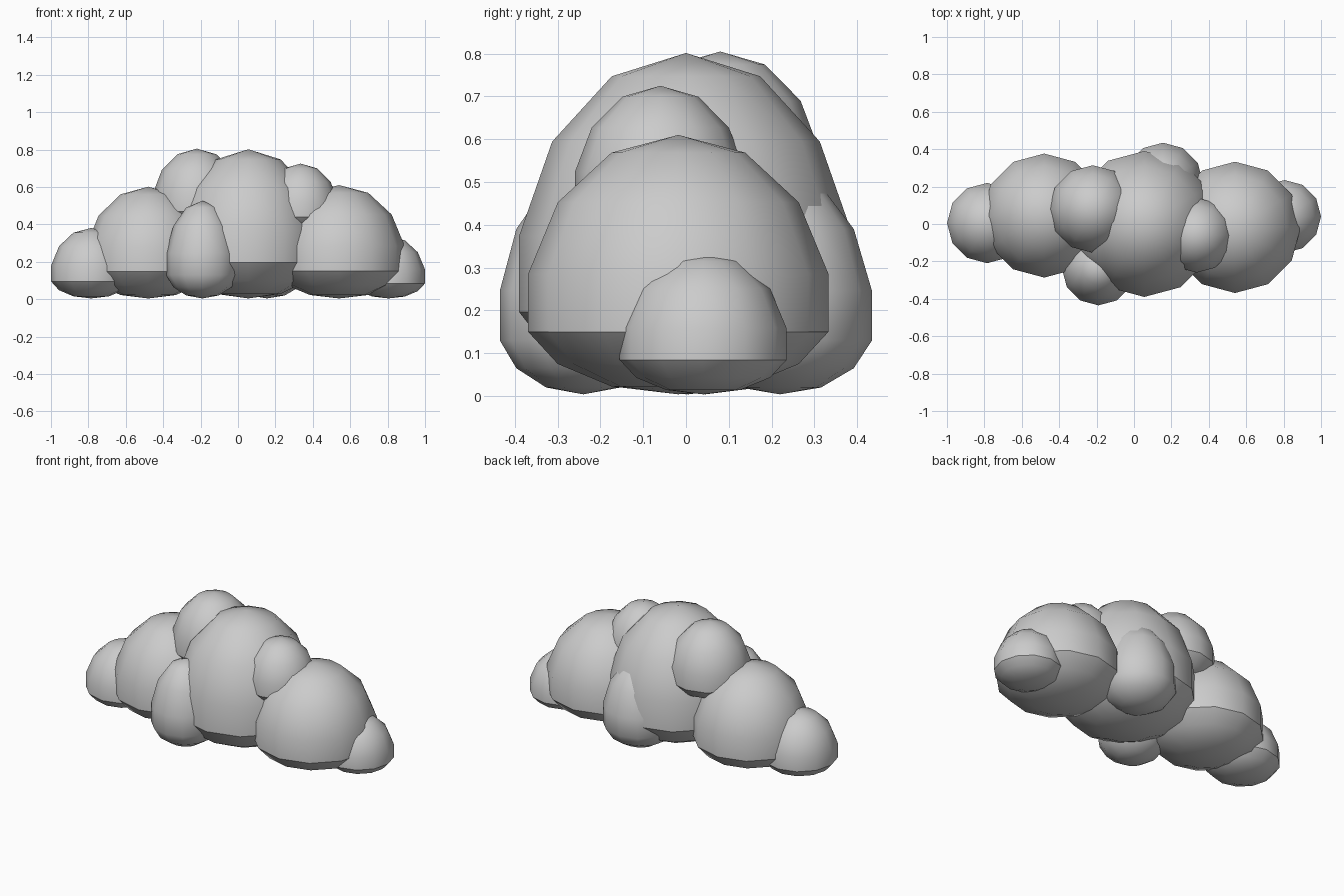
import bpy, bmesh, math
from mathutils import Vector

if "Cube" in bpy.data.objects:
    bpy.data.objects.remove(bpy.data.objects["Cube"])

SQUASH = 0.45   # lower halves are flattened


def puff(name, x, y, r, rz, z=None):
    """Low-poly cloud puff: tall upper half, flattened lower half."""
    if z is None:               # resting on the ground
        z = SQUASH * rz + 0.004
    bm = bmesh.new()
    bmesh.ops.create_uvsphere(bm, u_segments=12, v_segments=7, radius=1)
    for v in bm.verts:
        h = rz if v.co.z > 0 else rz * SQUASH
        v.co = Vector((v.co.x * r, v.co.y * r, v.co.z * h))
    mesh = bpy.data.meshes.new(name)
    bm.to_mesh(mesh)
    bm.free()
    ob = bpy.data.objects.new(name, mesh)
    ob.location = (x, y, z)
    bpy.context.collection.objects.link(ob)
    bpy.ops.object.select_all(action='DESELECT')
    ob.select_set(True)
    bpy.context.view_layer.objects.active = ob
    bpy.ops.object.shade_smooth_by_angle(angle=math.radians(35))
    return ob


# Main row of puffs
puff("centre_puff", 0.055, 0.0, 0.40, 0.55)
puff("left_puff", -0.48, 0.045, 0.34, 0.412)
puff("right_puff", 0.54, -0.018, 0.36, 0.418)
puff("left_end_puff", -0.785, 0.005, 0.22, 0.26)
puff("right_end_puff", 0.805, 0.04, 0.20, 0.23)

# Low puffs in front and behind
puff("front_puff", -0.19, -0.24, 0.20, 0.36)
puff("back_puff", 0.155, 0.22, 0.22, 0.36)

# Raised puffs
puff("upper_left_puff", -0.22, 0.08, 0.24, 0.305, 0.50)
puff("upper_right_puff", 0.335, -0.06, 0.205, 0.26, 0.465)
